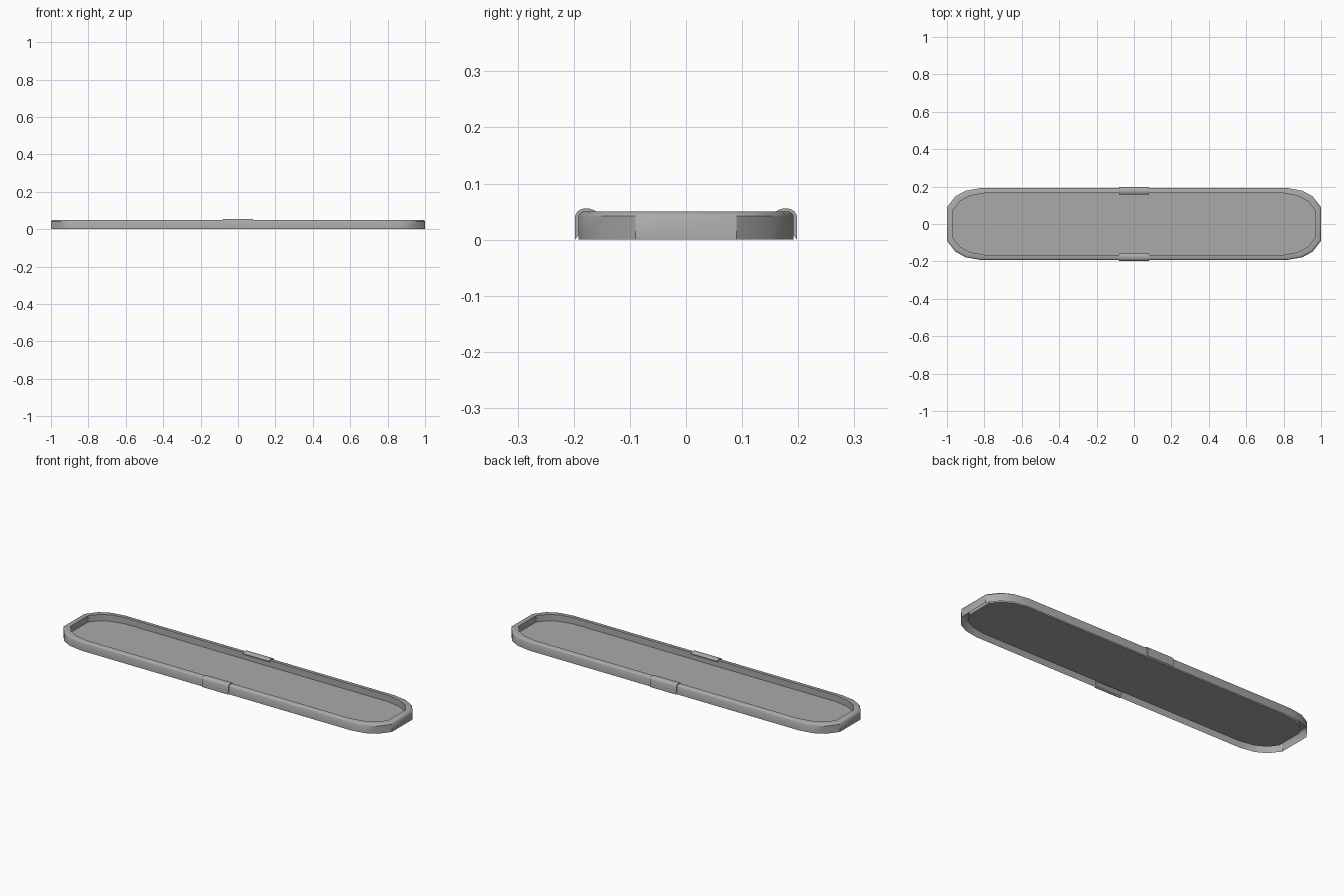
import bpy, bmesh

cube = bpy.data.objects.get("Cube")
if cube:
    bpy.data.objects.remove(cube, do_unlink=True)

grey = bpy.data.materials.new("mid_grey")
grey.use_nodes = True
COLOUR = (0.4, 0.4, 0.4, 1)
grey.diffuse_color = COLOUR
grey.node_tree.nodes["Principled BSDF"].inputs["Base Color"].default_value = COLOUR


def finish(name, bm, angle):
    """Turn a bmesh into a shaded, coloured object."""
    mesh = bpy.data.meshes.new(name)
    bm.to_mesh(mesh)
    bm.free()
    mesh.materials.append(grey)
    ob = bpy.data.objects.new(name, mesh)
    bpy.context.collection.objects.link(ob)
    bpy.ops.object.select_all(action='DESELECT')
    ob.select_set(True)
    bpy.context.view_layer.objects.active = ob
    bpy.ops.object.shade_smooth_by_angle(angle=angle)
    return ob


def full_outline(quarter):
    """Mirror one corner into a closed counter-clockwise outline."""
    half = quarter + [(-x, y) for x, y in reversed(quarter)]
    return half + [(-x, -y) for x, y in half]


def bridge(bm, a, b, closed=True):
    n = len(a)
    for i in range(n if closed else n - 1):
        j = (i + 1) % n
        bm.faces.new((a[i], a[j], b[j], b[i]))


# Tray: open-bottomed skirt, chamfered rim and sunken floor
outer = full_outline([(1, .09), (.955, .148), (.90, .178), (.82, .192)])
inner = full_outline([(.967, .075), (.93, .122), (.875, .151), (.80, .165)])
FLOOR = 0.015
bm = bmesh.new()
rings = []
for t, z in [(0, 0), (0, .042), (.1, .047), (.3, .05), (1, .05), (1, FLOOR)]:
    rings.append([bm.verts.new((a[0] + (b[0] - a[0]) * t, a[1] + (b[1] - a[1]) * t, z))
                  for a, b in zip(outer, inner)])
for low, high in zip(rings, rings[1:]):
    bridge(bm, low, high)
bm.faces.new(rings[-1])
finish("tray", bm, 0.6)

# Clips: rounded straps folded over the middle of each long rim
STRAP = [(.198, 0), (.198, .042), (.194, .050), (.186, .055), (.174, .056),
         (.164, .053), (.158, .048), (.158, .042), (.165, .042)]
for name, side in (("front_clip", -1), ("back_clip", 1)):
    bm = bmesh.new()
    ends = [[bm.verts.new((x, side * y, z)) for y, z in STRAP] for x in (-.08, .08)]
    bridge(bm, ends[0], ends[1])
    for end in ends:
        bm.faces.new(end)
    bmesh.ops.recalc_face_normals(bm, faces=bm.faces)
    finish(name, bm, 0.7)
